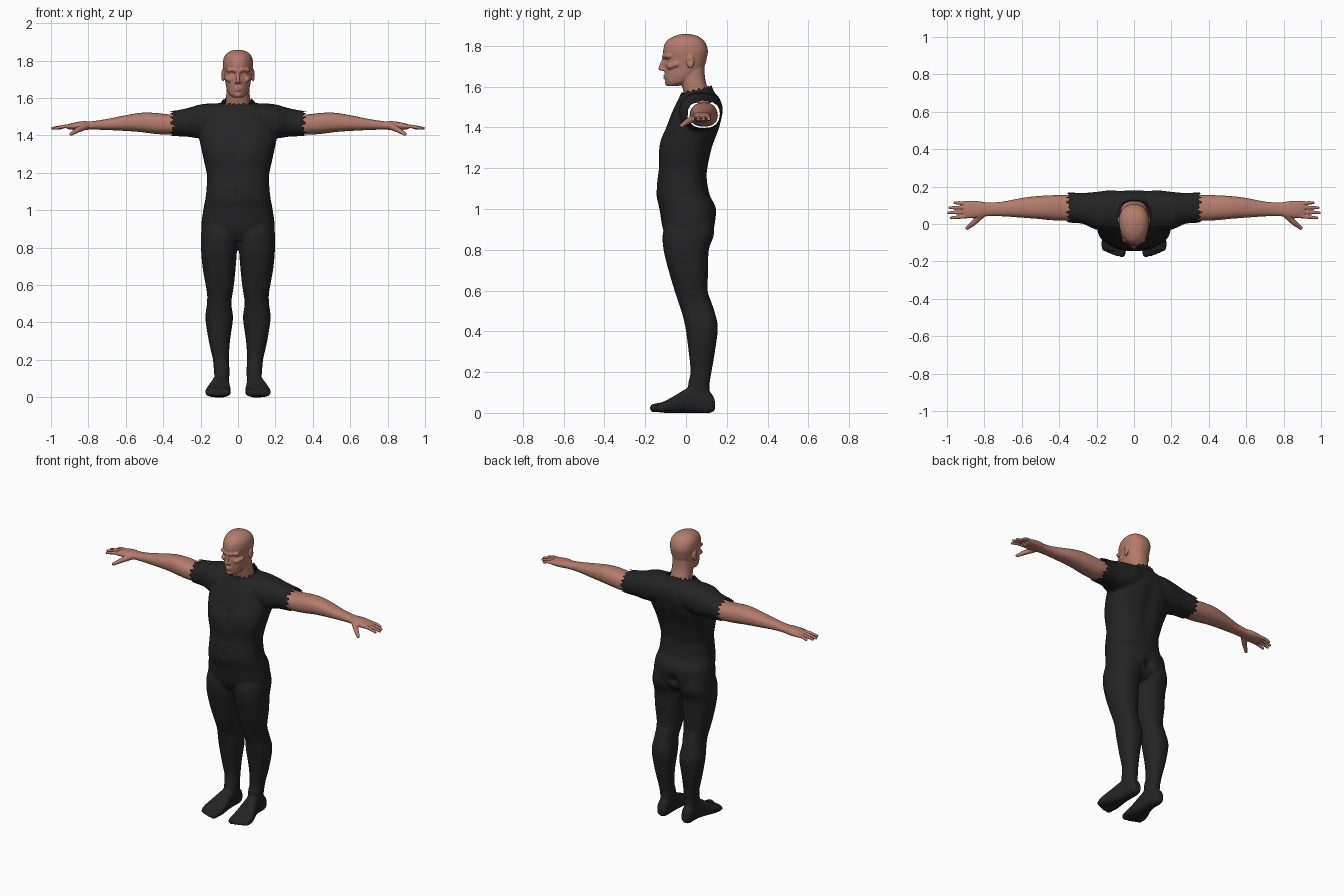
import bpy
import bmesh
import math
from mathutils import Vector, Matrix

if "Cube" in bpy.data.objects:
    bpy.data.objects.remove(bpy.data.objects["Cube"], do_unlink=True)


def make_material(name, colour):
    mat = bpy.data.materials.new(name)
    mat.use_nodes = True
    mat.diffuse_color = colour
    shader = next(n for n in mat.node_tree.nodes if n.type == 'BSDF_PRINCIPLED')
    shader.inputs["Base Color"].default_value = colour
    shader.inputs["Roughness"].default_value = 0.7
    return mat


skin = make_material("warm skin", (0.45, 0.2, 0.148, 1))
cloth = make_material("black cloth", (0.017, 0.017, 0.017, 1))


def smooth_rows(rows, steps=5):
    """Catmull-Rom interpolation between the cross-section rows."""
    result = []
    last = len(rows) - 1
    for i in range(last):
        p, q, r, s = (rows[max(0, min(last, i + k))] for k in (-1, 0, 1, 2))
        for j in range(steps):
            t = j / steps
            result.append([b + 0.5 * t * (c - a + t * (2 * a - 5 * b + 4 * c - d
                           + t * (3 * (b - c) + d - a)))
                           for a, b, c, d in zip(p, q, r, s)])
    return result + [list(rows[last])]


def loft(bm, axis, rows, power=2.3, egg=0.0, sides=40):
    """Closed tube along an axis; a row is position, min/max of the other axes."""
    rings = []
    for t, a0, a1, b0, b1 in smooth_rows(rows):
        ring = []
        for k in range(sides):
            angle = math.tau * k / sides
            c, s = (math.copysign(abs(f) ** (2 / power), f)
                    for f in (math.cos(angle), math.sin(angle)))
            a = (a0 + a1) / 2 + (a1 - a0) / 2 * c * (1 + egg * s)
            b = (b0 + b1) / 2 + (b1 - b0) / 2 * s
            place = {'x': (t, a, b), 'y': (a, t, b), 'z': (a, b, t)}[axis]
            ring.append(bm.verts.new(place))
        rings.append(ring)
    for low, high in zip(rings, rings[1:]):
        for k in range(sides):
            n = (k + 1) % sides
            bm.faces.new((low[k], low[n], high[n], high[k]))
    bm.faces.new(rings[0][::-1])
    bm.faces.new(rings[-1])


def ball(bm, centre, size):
    matrix = Matrix.Translation(centre) @ Matrix.Diagonal((*size, 1))
    bmesh.ops.create_icosphere(bm, subdivisions=3, radius=1, matrix=matrix)


def sausage(bm, points, r0, r1, steps=8):
    """Tapering rounded tube made of overlapping balls."""
    pts = [Vector(p) for p in points]
    total = (len(pts) - 1) * steps
    for i in range(total + 1):
        k = min(i // steps, len(pts) - 2)
        r = r0 + (r1 - r0) * i / total
        ball(bm, pts[k].lerp(pts[k + 1], i / steps - k), (r, r, r))


def mirror_copy(bm):
    geom = bm.verts[:] + bm.edges[:] + bm.faces[:]
    copy = bmesh.ops.duplicate(bm, geom=geom)["geom"]
    for v in copy:
        if isinstance(v, bmesh.types.BMVert):
            v.co.x = -v.co.x


def fuse(bm, name, mat, voxel, passes):
    """Merge all overlapping pieces into one smooth skin."""
    bmesh.ops.recalc_face_normals(bm, faces=bm.faces[:])
    mesh = bpy.data.meshes.new(name)
    bm.to_mesh(mesh)
    bm.free()
    obj = bpy.data.objects.new(name, mesh)
    bpy.context.collection.objects.link(obj)
    remesh = obj.modifiers.new("Fuse", 'REMESH')
    remesh.mode = 'VOXEL'
    remesh.voxel_size = voxel
    soften = obj.modifiers.new("Soften", 'SMOOTH')
    soften.factor = 0.5
    soften.iterations = passes
    bpy.context.view_layer.update()
    graph = bpy.context.evaluated_depsgraph_get()
    result = bpy.data.meshes.new_from_object(obj.evaluated_get(graph))
    obj.modifiers.clear()
    obj.data = result
    result.materials.clear()
    result.materials.append(mat)
    result.shade_smooth()
    return obj


def dent(obj, centre, radius, push):
    """Soft sculpting push; mirrored when off centre."""
    for side in ((1, -1) if centre[0] else (1,)):
        c = Vector((centre[0] * side, *centre[1:]))
        p = Vector((push[0] * side, *push[1:]))
        for v in obj.data.vertices:
            d = (v.co - c).length / radius
            if d < 3:
                v.co += p * math.exp(-d * d)


# Suit: legs, feet, toes and sleeves, mirrored
bm = bmesh.new()
loft(bm, 'z', [(.05, .055, .118, .03, .12), (.13, .045, .128, .01, .115),
               (.2, .049, .134, .022, .125), (.3, .043, .156, .013, .142),
               (.42, .027, .174, -.003, .156), (.5, .036, .166, -.023, .139),
               (.55, .03, .165, -.04, .122), (.6, .022, .173, -.056, .106),
               (.7, .012, .19, -.086, .109), (.8, .004, .198, -.11, .112),
               (.88, -.002, .197, -.114, .138), (.96, 0, .182, -.09, .13)])
loft(bm, 'y', [(.142, .07, .108, .015, .06), (.12, .054, .122, 0, .1),
               (.05, .048, .128, 0, .135), (0, .046, .14, 0, .118),
               (-.05, .041, .16, 0, .088), (-.1, .038, .175, 0, .06),
               (-.14, .043, .17, .004, .044)], power=2.7)
sausage(bm, [(.062, -.12, .03), (.066, -.156, .024)], .022, .022)
for toe in range(4):
    x = .094 + .021 * toe
    sausage(bm, [(x, -.11, .028), (x, -.159 + .009 * toe, .019)], .014, .0145)
loft(bm, 'x', [(.04, 0, .17, 1.42, 1.572), (.12, -.03, .18, 1.4, 1.572),
               (.2, -.03, .172, 1.385, 1.566), (.27, 0, .166, 1.393, 1.546),
               (.33, .006, .168, 1.396, 1.534), (.39, .01, .166, 1.4, 1.526)])
mirror_copy(bm)

# Suit: torso
torso = [(.84, .15, -.085, .095), (.9, .194, -.113, .14), (1, .186, -.13, .147),
         (1.07, .173, -.145, .116), (1.15, .166, -.139, .105),
         (1.2, .168, -.133, .108), (1.3, .19, -.131, .131),
         (1.4, .208, -.096, .167), (1.48, .195, -.066, .181),
         (1.54, .15, -.037, .166), (1.575, .09, -.024, .138),
         (1.63, .074, -.022, .118)]
loft(bm, 'z', [(z, -w, w, front, back) for z, w, front, back in torso], power=2.4)
suit = fuse(bm, "body_suit", cloth, .007, 6)

# Muscle shaping: buttock cleft, spine groove, chest line, navel
dent(suit, (0, .15, .92), .035, (0, -.025, 0))
for z in (1.15, 1.22, 1.29, 1.36, 1.43):
    dent(suit, (0, .15, z), .045, (0, -.009, 0))
for z in (1.3, 1.36):
    dent(suit, (0, -.12, z), .03, (0, .007, 0))
dent(suit, (.09, -.12, 1.35), .06, (0, -.009, 0))
dent(suit, (0, -.14, 1.09), .014, (0, .006, 0))

# Ragged sleeve hems and collar: trim the shell open
bm = bmesh.new()
bm.from_mesh(suit.data)
trim = []
for f in bm.faces:
    x, y, z = f.calc_center_median()
    turn = math.atan2(z - 1.46, y - .09)
    hem = .352 + .008 * math.sin(17 * turn) + .005 * math.sin(7 * turn)
    around = math.atan2(x, y - .05)
    collar = 1.572 + .24 * y + .006 * math.sin(19 * around)
    if abs(x) > hem or (abs(x) < .12 and z > collar):
        trim.append(f)
bmesh.ops.delete(bm, geom=trim, context='FACES')
bm.to_mesh(suit.data)
bm.free()

# Bare arms with hands
bm = bmesh.new()
loft(bm, 'x', [(.29, .02, .153, 1.412, 1.516), (.37, .018, .156, 1.404, 1.513),
               (.45, .021, .153, 1.409, 1.521), (.52, .028, .149, 1.418, 1.521),
               (.6, .034, .139, 1.424, 1.508), (.7, .041, .12, 1.429, 1.488),
               (.78, .042, .115, 1.431, 1.476), (.83, .034, .122, 1.429, 1.476),
               (.88, .031, .124, 1.43, 1.468), (.91, .034, .12, 1.433, 1.46)])
for base, tip, reach in ((.042, .033, .978), (.065, .06, .991),
                         (.088, .087, .985), (.111, .114, .957)):
    sausage(bm, [(.885, base, 1.449), (.93, (base + tip) / 2, 1.448),
                 (reach, tip, 1.438)], .0115, .0085)
sausage(bm, [(.81, .055, 1.452), (.855, .008, 1.43), (.892, -.022, 1.408)],
        .02, .01)
mirror_copy(bm)
arms = fuse(bm, "bare_arms", skin, .004, 3)

# Head: mirrored ears, brows, cheeks, nostrils
bm = bmesh.new()
ball(bm, (.081, .022, 1.722), (.009, .019, .033))
sausage(bm, [(.014, -.107, 1.747), (.052, -.083, 1.75)], .012, .012)
sausage(bm, [(.046, -.081, 1.7), (.062, -.045, 1.71)], .015, .013)
ball(bm, (.011, -.113, 1.684), (.009, .01, .008))
mirror_copy(bm)

# Head: neck, skull, nose, lips, chin
neck = [(1.52, .072, .01, .125), (1.58, .065, -.013, .109),
        (1.64, .062, -.028, .094), (1.7, .06, -.03, .09)]
skull = [(1.603, .026, -.09, -.04), (1.62, .047, -.099, .01),
         (1.65, .06, -.104, .052), (1.69, .068, -.107, .086),
         (1.74, .076, -.109, .102), (1.78, .08, -.112, .107),
         (1.82, .073, -.098, .092), (1.846, .05, -.063, .062),
         (1.858, .014, -.02, .022)]
loft(bm, 'z', [(z, -w, w, f, b) for z, w, f, b in neck])
loft(bm, 'z', [(z, -w, w, f, b) for z, w, f, b in skull], power=2.15, egg=.13)
sausage(bm, [(0, -.108, 1.742), (0, -.125, 1.69)], .007, .011)
for z, half in ((1.655, .018), (1.644, .015)):
    sausage(bm, [(-half, -.099, z - .001), (0, -.107, z), (half, -.099, z - .001)],
            .006, .006)
ball(bm, (0, -.088, 1.618), (.02, .016, .015))
head = fuse(bm, "head", skin, .004, 3)

# Eye sockets with eyeballs, ear hollows, mouth line
dent(head, (.031, -.102, 1.73), .014, (0, .013, 0))
dent(head, (.031, -.09, 1.729), .008, (0, -.006, 0))
dent(head, (.093, .02, 1.724), .01, (-.007, 0, 0))
dent(head, (0, -.11, 1.665), .008, (0, .003, 0))
for x in (0, .009, .016):
    dent(head, (x, -.112, 1.6495), .004, (0, .004, 0))
